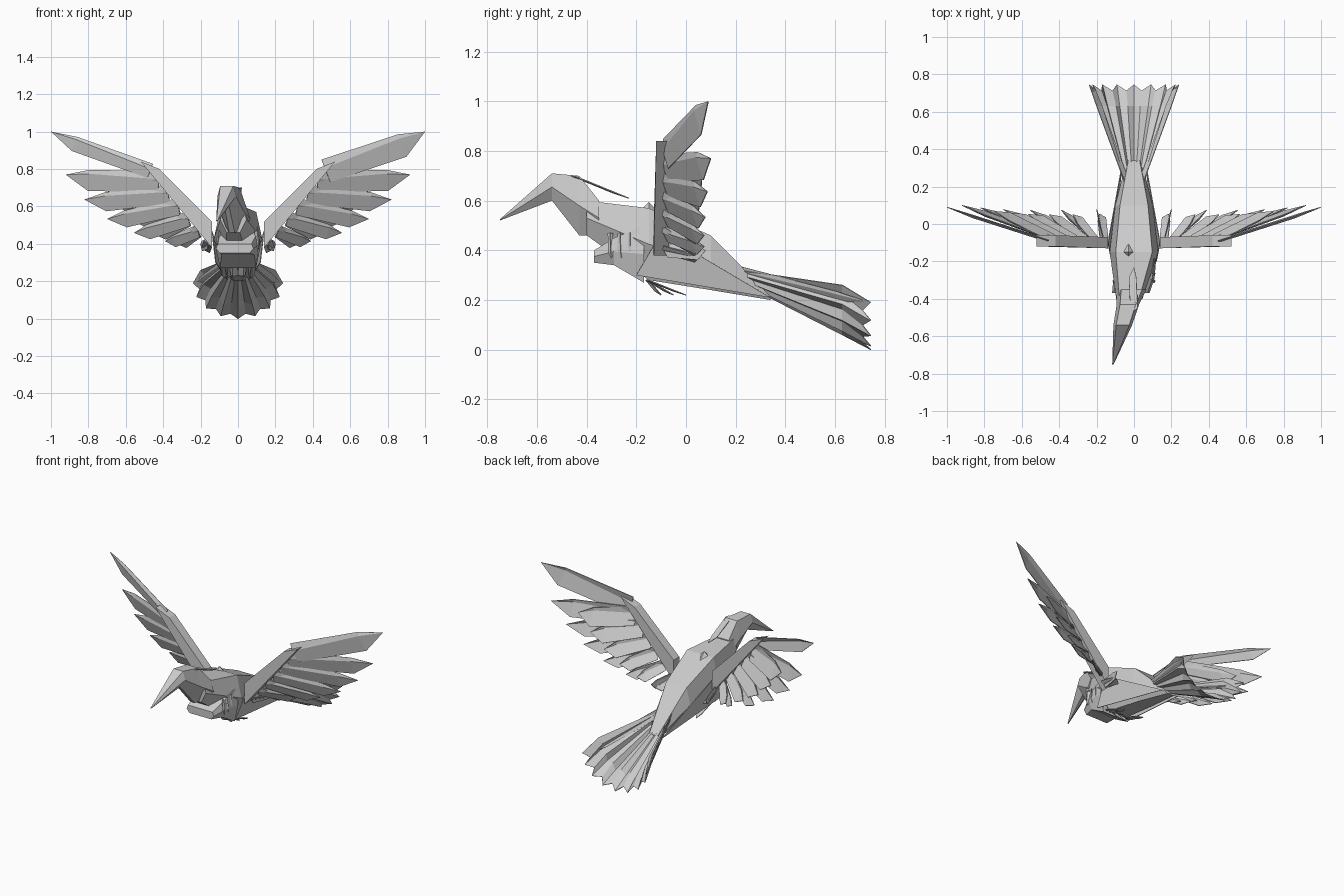
import bpy, bmesh, math
from mathutils import Vector

cube = bpy.data.objects.get("Cube")
if cube:
    bpy.data.objects.remove(cube, do_unlink=True)

# One paper-grey colour for the whole folded bird
GREY = (0.6, 0.6, 0.6, 1)
paper = bpy.data.materials.new("paper grey")
paper.use_nodes = True
paper.diffuse_color = GREY
paper.node_tree.nodes["Principled BSDF"].inputs["Base Color"].default_value = GREY

LEFT, RIGHT = 1, -1
SIDES = {"left": LEFT, "right": RIGHT}
SHEET = 0.004


def make(name, verts, faces, side=LEFT, sheet=False):
    """Mesh object from points given for the left side; thin sheets get a thickness."""
    mesh = bpy.data.meshes.new(name)
    mesh.from_pydata([(x * side, y, z) for x, y, z in verts], [], faces)
    bm = bmesh.new()
    bm.from_mesh(mesh)
    bmesh.ops.recalc_face_normals(bm, faces=bm.faces)
    bm.to_mesh(mesh)
    bm.free()
    mesh.materials.append(paper)
    obj = bpy.data.objects.new(name, mesh)
    bpy.context.collection.objects.link(obj)
    if sheet:
        solid = obj.modifiers.new("paper thickness", "SOLIDIFY")
        solid.thickness = SHEET
        solid.offset = 0
    return obj


def skin(rings):
    """Points and faces of a closed tube through equally sized rings."""
    count = len(rings[0])
    verts = [point for ring in rings for point in ring]
    faces = [tuple(range(count)), tuple(range(len(verts) - count, len(verts)))]
    for start in range(0, len(verts) - count, count):
        for j in range(count):
            a, b = start + j, start + (j + 1) % count
            faces.append((a, b, b + count, a + count))
    return verts, faces


def loft(name, sections, top, bottom):
    """Six-sided tube; each section gives y, half width, top and bottom height."""
    rings = []
    for y, width, high, low in sections:
        # The neck and beak turn gradually towards the right
        centre = min(0, (y + 0.3) / 4)
        belt = (high + low) / 2
        outline = ((-top, high), (top, high), (1, belt), (bottom, low), (-bottom, low), (-1, belt))
        rings.append([(centre + x * width, y, z) for x, z in outline])
    return make(name, *skin(rings))


def feather(name, root, tip, width, tilt=0.0, side=LEFT):
    """Creased blade with a straight upper edge and a fuller lower edge set further back."""
    root, tip = Vector(root), Vector(tip)
    along = tip - root
    across = Vector((along.z, 0, -along.x)).normalized()
    across = (across + Vector((0, tilt, 0))) * width / 2
    shoulder = root.lerp(tip, 0.75)
    crease = Vector((0, -0.012, 0)) - across / 5
    verts = [root - across * 0.8, shoulder - across * 0.5, tip, shoulder + across * 1.1,
             root + across * 0.8, root + crease, shoulder + crease]
    faces = [(0, 1, 6, 5), (1, 2, 6), (6, 2, 3), (5, 6, 3, 4)]
    return make(name, verts, faces, side, sheet=True)


# Head with a long pointed beak
loft("head", [(-0.75, 0.004, 0.525, 0.52),
              (-0.54, 0.05, 0.71, 0.6),
              (-0.43, 0.06, 0.7, 0.46),
              (-0.35, 0.08, 0.6, 0.46)], 0.7, 0.25)
feather("crest", (0, -0.45, 0.7), (0, -0.23, 0.61), 0.05)

# Body tapering to the rump, with the chest fold under the neck
loft("body", [(-0.4, 0.07, 0.6, 0.46),
              (-0.15, 0.13, 0.57, 0.28),
              (0.1, 0.1, 0.46, 0.24),
              (0.34, 0.04, 0.22, 0.2)], 0.75, 0.5)
loft("chest_fold", [(-0.37, 0.1, 0.4, 0.35), (-0.29, 0.11, 0.45, 0.34), (-0.17, 0.12, 0.5, 0.27)], 0.9, 0.8)

# Small peak standing up on the back
bpy.ops.mesh.primitive_cone_add(vertices=4, radius1=0.05, depth=0.05, location=(-0.03, -0.15, 0.57))
peak = bpy.context.object
peak.name = "back_peak"
peak.data.materials.append(paper)

# Pleats on the flanks and belly, and the long pointed side panels
for label, side in SIDES.items():
    make(label + "_side_panel", [(0.12, -0.2, 0.3), (0.14, -0.1, 0.47), (0.06, 0.34, 0.21)],
         [(0, 1, 2)], side, sheet=True)
    for i in range(4):
        y = -0.3 + i / 25
        feather(label + "_flank_pleat", (0.1, y, 0.47), (0.11, y, 0.37), 0.025, 0.5, side)
    for i in range(3):
        x = (i + 1) / 40
        feather(label + "_belly_pleat", (x, -0.15, 0.28), (x, i / 20 - 0.1, 0.22), 0.05, 0, side)

# Wings: an arm bar carrying a fan of flight feathers
shoulder, wrist = Vector((0.14, -0.1, 0.45)), Vector((0.47, -0.09, 0.82))
depth = Vector((0, 0.03, 0))
arm_rings = []
for centre, across in ((shoulder, Vector((0, 0, -0.07))), (wrist, Vector((0.05, 0, 0.02)))):
    arm_rings.append([centre - across - depth, centre + across - depth,
                      centre + across + depth, centre - across + depth])
row_start, row_end = Vector((0.16, -0.08, 0.4)), Vector((0.47, -0.08, 0.79))
inner, bend, outer = Vector((0.2, 0.08, 0.4)), Vector((0.7, 0.06, 0.4)), Vector((0.92, 0.1, 0.77))
covert_shift = Vector((0, 0.03, -0.03))
FEATHERS = 6

for label, side in SIDES.items():
    make(label + "_wing_arm", *skin(arm_rings), side)
    # The long leading feather is slimmer on the right
    feather(label + "_leading_feather", row_end, (1, 0.09, 1), 0.13 + side / 33, 0.15, side)
    for i in range(FEATHERS):
        t = i / (FEATHERS - 1)
        # Feather tips follow a curve from the armpit to the outer wing
        tip = inner.lerp(bend, t).lerp(bend.lerp(outer, t), t)
        root = row_start.lerp(row_end, t * 0.85)
        width = 0.07 + 0.07 * t
        feather(label + "_flight_feather", root, tip, width, 0.2, side)
        feather(label + "_covert", root, root.lerp(tip, 0.65) + covert_shift, width, 0.4, side)

# Tail: pleated trough-shaped fan, higher at its outer edges
PLEATS = 16
verts, faces = [], []
for i in range(PLEATS + 1):
    angle = math.pi * (i / PLEATS - 0.5)
    fold = 0.13 * (i % 2)
    x, drop = math.sin(angle) * (1 - fold), math.cos(angle) * (1 - fold)
    verts += [(x / 20, 0.22, 0.32 - drop / 20),
              (x / 5, 0.63, 0.26 - drop / 5),
              (x * 0.24, 0.745 - fold / 4, 0.19 - drop * 0.19)]
    if i:
        k = 3 * i
        faces += [(k - 3, k, k + 1, k - 2), (k - 2, k + 1, k + 2, k - 1)]
make("tail_fan", verts, faces, sheet=True)

# Outer tail feathers folded up along the edges of the fan
for label, side in SIDES.items():
    feather(label + "_outer_tail_feather", (0.03, 0.2, 0.32), (0.23, 0.74, 0.19), 0.06, 0, side)
